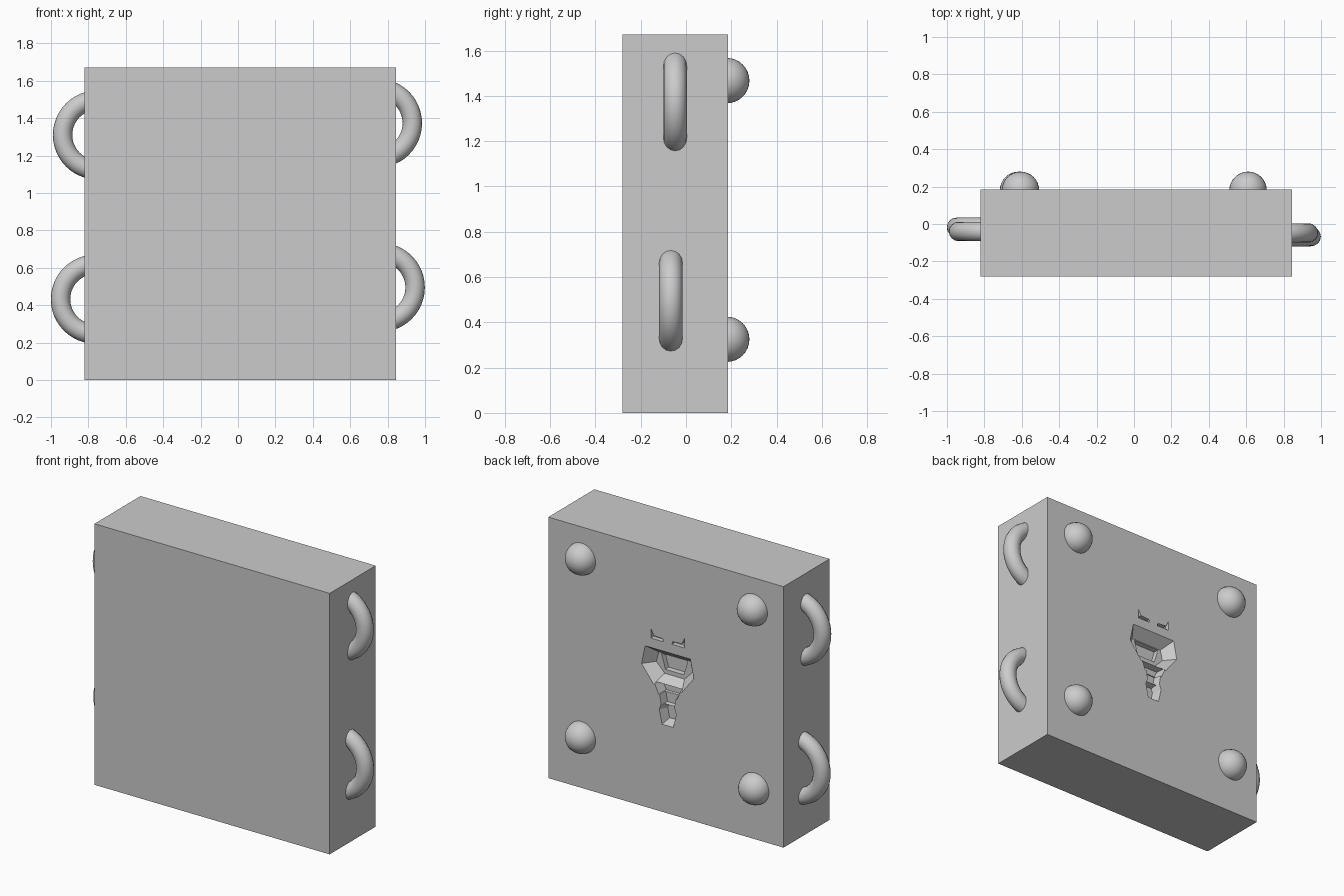
import bpy, bmesh

if "Cube" in bpy.data.objects:
    bpy.data.objects.remove(bpy.data.objects["Cube"])

BACK = 0.185  # y of the back face


def mesh_object(name, bm):
    bmesh.ops.recalc_face_normals(bm, faces=bm.faces)
    me = bpy.data.meshes.new(name)
    bm.to_mesh(me)
    bm.free()
    ob = bpy.data.objects.new(name, me)
    bpy.context.collection.objects.link(ob)
    return ob


def tapered_cutter(name, outline, depth, scale=(1, 1)):
    """Prism from an (x, z) outline at the back face, narrowing inwards."""
    cx = sum(p[0] for p in outline) / len(outline)
    cz = sum(p[1] for p in outline) / len(outline)
    bm = bmesh.new()
    rings = []
    for y, sx, sz in ((BACK + 0.02, 1, 1), (BACK, 1, 1), (BACK - depth, *scale)):
        rings.append([bm.verts.new((cx + (x - cx) * sx, y, cz + (z - cz) * sz))
                      for x, z in outline])
    n = len(outline)
    for a, b in zip(rings, rings[1:]):
        for i in range(n):
            j = (i + 1) % n
            bm.faces.new((a[i], a[j], b[j], b[i]))
    bm.faces.new(rings[0])
    bm.faces.new(rings[-1])
    return mesh_object(name, bm)


def symmetric(half):
    return half + [(-x, z) for x, z in reversed(half)]


# slab
bm = bmesh.new()
bmesh.ops.create_cube(bm, size=1)
for v in bm.verts:
    v.co.x = 0.845 if v.co.x > 0 else -0.82
    v.co.y = BACK if v.co.y > 0 else -0.28
    v.co.z = 1.67 if v.co.z > 0 else 0
slab = mesh_object("slab", bm)

# carved recess in the back: wide head, stepped neck, foot and two corner notches
cutters = [
    tapered_cutter("head_cutter", symmetric([(0.16, 1.03), (0.185, 0.91), (0.10, 0.80)]),
                   0.07, (0.7, 0.55)),
    tapered_cutter("head_inner_cutter", symmetric([(0.10, 0.98), (0.07, 0.87)]),
                   0.10, (0.9, 0.8)),
    tapered_cutter("collar_cutter", symmetric([(0.095, 0.815), (0.065, 0.745)]),
                   0.06, (0.8, 0.7)),
    tapered_cutter("neck_cutter", symmetric([(0.06, 0.76), (0.045, 0.68)]),
                   0.05, (0.8, 0.8)),
    tapered_cutter("foot_cutter", symmetric([(0.045, 0.69), (0.06, 0.65), (0.04, 0.56)]),
                   0.06, (0.7, 0.7)),
]
notch = [(0.12, 1.155), (0.12, 1.09), (0.03, 1.09), (0.035, 1.108), (0.10, 1.112)]
for side in (1, -1):
    cutters.append(tapered_cutter("notch_cutter", [(x * side, z) for x, z in notch], 0.03))

bpy.context.view_layer.objects.active = slab
for cutter in cutters:
    cutter.hide_render = True
    mod = slab.modifiers.new("carve", 'BOOLEAN')
    mod.operation = 'DIFFERENCE'
    mod.solver = 'EXACT'
    mod.object = cutter
    bpy.ops.object.modifier_apply(modifier=mod.name)
    bpy.data.objects.remove(cutter, do_unlink=True)

# side rings, partly sunk into the slab
for name, loc in (("ring_left_upper", (-0.752, -0.04, 1.31)),
                  ("ring_left_lower", (-0.763, -0.018, 0.432)),
                  ("ring_right_upper", (0.746, -0.048, 1.373)),
                  ("ring_right_lower", (0.761, -0.067, 0.495))):
    bpy.ops.mesh.primitive_torus_add(major_segments=48, minor_segments=16,
                                     major_radius=0.186, minor_radius=0.052,
                                     location=loc, rotation=(1.570796, 0, 0))
    bpy.context.object.name = name
    bpy.ops.object.shade_smooth()

# round feet on the back
for x, z in ((0.61, 1.467), (0.61, 0.325), (-0.607, 1.467), (-0.617, 0.325)):
    bpy.ops.mesh.primitive_uv_sphere_add(segments=32, ring_count=16, radius=0.1,
                                         location=(x, 0.18, z))
    bpy.context.object.name = "back_foot"
    bpy.ops.object.shade_smooth()
